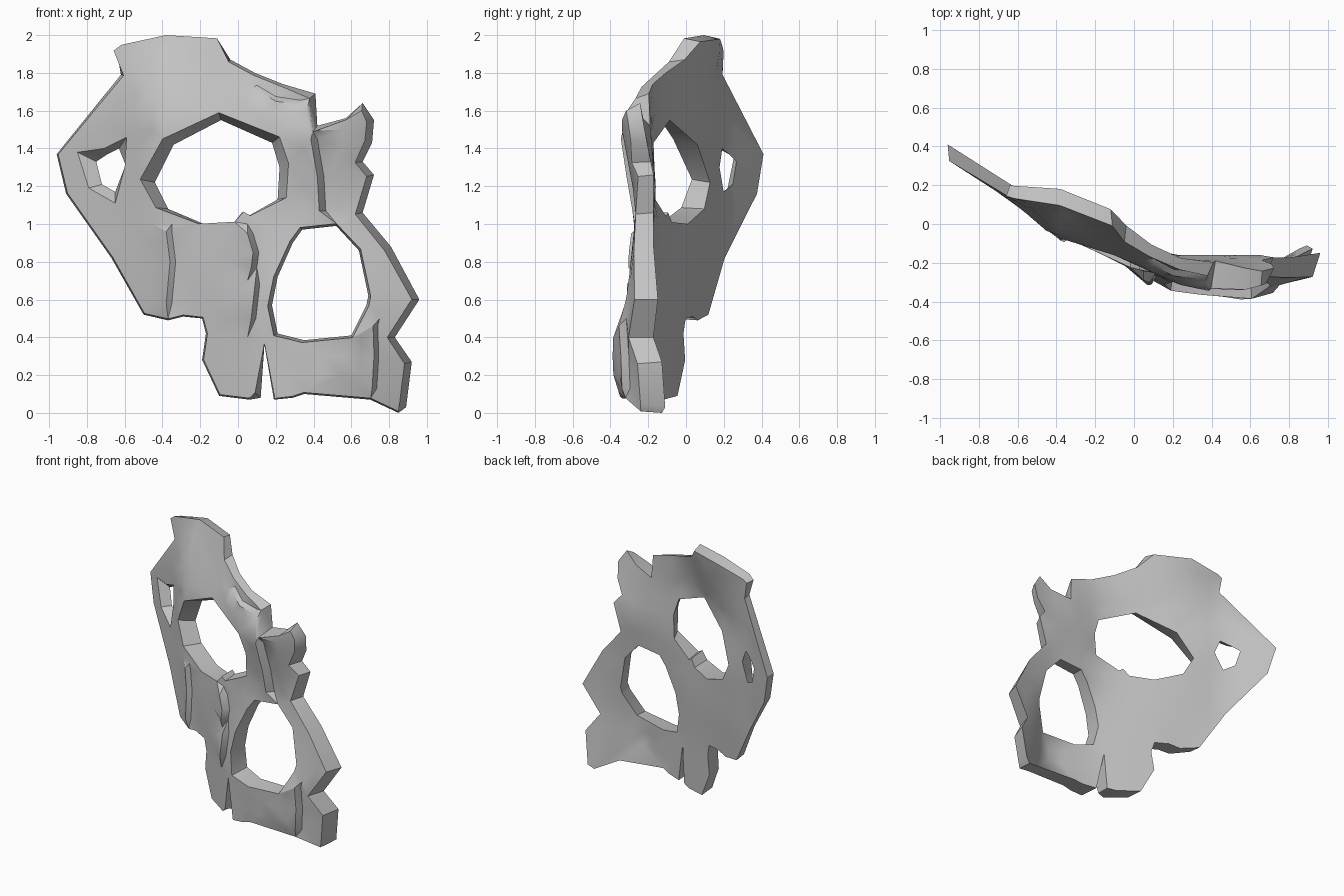
import bpy, bmesh
from mathutils import Vector
from mathutils.geometry import delaunay_2d_cdt

if "Cube" in bpy.data.objects:
    bpy.data.objects.remove(bpy.data.objects["Cube"])

# Depth of the bent slab, sampled over x (columns) and z (rows)
XS = [-0.96, -0.65, -0.4, -0.2, 0, 0.2, 0.45, 0.58, 0.75, 0.96]
FRONT_Z = [0, 0.45, 0.75, 1.1, 1.3, 1.5, 2.0]
FRONT_Y = [
    [.33, .13, -.01, -.11, -.23, -.34, -.36, -.38, -.29, -.18],
    [.33, .13, -.04, -.12, -.24, -.35, -.38, -.40, -.32, -.26],
    [.33, .13, -.05, -.14, -.24, -.30, -.30, -.30, -.29, -.27],
    [.33, .13, -.05, -.14, -.23, -.26, -.26, -.265, -.25, -.25],
    [.33, .13, -.06, -.15, -.24, -.28, -.31, -.30, -.22, -.22],
    [.33, .13, -.07, -.15, -.24, -.31, -.34, -.34, -.28, -.25],
    [.33, .14, .10, .05, -.07, -.13, -.14, -.33, -.33, -.33]]
BACK_Z = [0, 0.45, 0.8, 1.2, 1.5, 2.0]
BACK_Y = [
    [.41, .18, .07, .00, -.09, -.19, -.26, -.29, -.18, -.07],
    [.41, .18, .07, .00, -.09, -.19, -.26, -.29, -.20, -.14],
    [.41, .19, .10, .02, -.08, -.17, -.19, -.21, -.18, -.16],
    [.41, .20, .115, .02, -.09, -.16, -.16, -.16, -.16, -.16],
    [.41, .20, .09, -.04, -.155, -.18, -.19, -.22, -.22, -.22],
    [.41, .20, .19, .14, .01, -.16, -.22, -.30, -.30, -.30]]

# Outline and openings on the back face
OUTLINE = [(-.96, 1.37), (-.62, 1.79), (-.64, 1.91), (-.61, 1.93), (-.38, 1.98), (-.12, 1.965),
           (-.04, 1.87), (.09, 1.80), (.24, 1.74), (.41, 1.69), (.42, 1.52), (.57, 1.56),
           (.66, 1.64), (.72, 1.55), (.71, 1.43), (.66, 1.33), (.72, 1.26), (.66, 1.06),
           (.81, .88), (.96, .60), (.83, .40), (.92, .27), (.89, .03), (.85, 0), (.70, .07),
           (.35, .10), (.29, .08), (.19, .07), (.14, .36), (.12, .08), (.06, .07), (-.10, .09),
           (-.19, .28), (-.17, .42), (-.19, .50), (-.29, .51), (-.37, .49), (-.50, .52),
           (-.67, .82), (-.91, 1.16)]
UPPER_HOLE = [(-.09, 1.55), (.18, 1.43), (.22, 1.30), (.21, 1.13), (.05, 1.04), (.02, 1.06),
              (-.02, 1.01), (-.18, 1.0), (-.37, 1.08), (-.44, 1.22), (-.34, 1.42)]
LOWER_HOLE = [(.34, .97), (.52, .99), (.64, .86), (.69, .62), (.68, .57), (.60, .41),
              (.35, .385), (.21, .42), (.18, .57), (.21, .72), (.29, .90)]
SMALL_HOLE = [(-.63, 1.40), (-.59, 1.30), (-.65, 1.17), (-.72, 1.21), (-.75, 1.33), (-.69, 1.37)]
SMALL_FRONT = [(-.59, 1.46), (-.60, 1.30), (-.65, 1.11), (-.79, 1.19), (-.85, 1.38), (-.71, 1.40)]

# Rock ridges: path, sideways step to the foot, rise of the lip, drop of the foot
RIDGES = [([(-.40, 1.90), (-.43, 1.70), (-.45, 1.55)], (.05, 0), .02, .0),
          ([(-.38, .96), (-.36, .80), (-.38, .58)], (.03, 0), .025, .01),
          ([(.365, 1.60), (.385, 1.45), (.42, 1.25), (.43, 1.07)], (.035, 0), .02, .03),
          ([(.09, .68), (.07, .50)], (.025, 0), .04, .01),
          ([(.05, .95), (.08, .85), (.07, .77)], (.03, 0), .045, .01),
          ([(.715, .46), (.72, .30), (.71, .13)], (.025, 0), .02, .01),
          ([(.10, 1.71), (.20, 1.65), (.33, 1.63)], (0, .025), .01, .015)]


def locate(vals, v):
    v = min(max(v, vals[0]), vals[-1])
    i = max(k for k in range(len(vals) - 1) if vals[k] <= v)
    return i, (v - vals[i]) / (vals[i + 1] - vals[i])


def sample(zs, table, x, z):
    i, a = locate(XS, x)
    j, b = locate(zs, z)
    low, high = (r[i] * (1 - a) + r[i + 1] * a for r in (table[j], table[j + 1]))
    return low * (1 - b) + high * b


def back_y(x, z):
    return sample(BACK_Z, BACK_Y, x, z)


def front_y(x, z):
    return min(sample(FRONT_Z, FRONT_Y, x, z), back_y(x, z) - 0.06)


def front_outline(loop):
    """Pull the front rim inwards where the outer wall slants."""
    out = []
    for i, p in enumerate(loop):
        p = Vector(p)
        d = (p - Vector(loop[i - 1])).normalized()
        d += (Vector(loop[(i + 1) % len(loop)]) - p).normalized()
        n = Vector((-d.y, d.x)).normalized()          # points out of a clockwise loop
        if p.y > 1.9:
            inset = -0.02
        elif p.y > 1.7:
            inset = 0.015
        else:
            inset = 0.04 if n.x + 0.5 * n.y > 0 else 0.008
        out.append(p - n * inset)
    return out


def front_hole(loop, centre, scale, shift):
    """Flare a hole towards the front."""
    return [Vector([c + (v - c) * s + t for v, c, s, t in zip(p, centre, scale, shift)])
            for p in loop]


def inside(p, loops):
    hit = False
    for loop in loops:
        for i, b in enumerate(loop):
            a = loop[i - 1]
            if (a[1] > p[1]) != (b[1] > p[1]):
                if p[0] < a[0] + (p[1] - a[1]) * (b[0] - a[0]) / (b[1] - a[1]):
                    hit = not hit
    return hit


def seg_dist(p, a, b):
    d = b - a
    t = min(max((p - a).dot(d) / max(d.length_squared, 1e-9), 0), 1)
    return (p - a - d * t).length


def add_face(bm, loops, depth, ridges):
    """Fill the outline minus its holes, following the depth field."""
    pts, edges, offs = [], [], []

    def path(line, off, closed):
        s = len(pts)
        pts.extend(Vector(p) for p in line)
        offs.extend([off] * len(line))
        edges.extend((s + i, s + i + 1) for i in range(len(line) - 1))
        if closed:
            edges.append((s + len(line) - 1, s))

    for loop in loops:
        path(loop, 0, True)
    for line, step, rise, drop in ridges:
        path(line, -rise, False)
        path([Vector(p) + Vector(step) for p in line], drop, False)
    # loose inner points let the skin bend
    for i in range(20):
        for j in range(21):
            p = Vector((-0.95 + i * 0.1, j * 0.1))
            if inside(p, loops) and all(seg_dist(p, pts[a], pts[b]) > 0.035 for a, b in edges):
                pts.append(p)
                offs.append(0)
    vs, _, fs, orig, _, _ = delaunay_2d_cdt(pts, edges, [], 0, 1e-5)
    verts = [bm.verts.new((v.x, depth(v.x, v.y) + (offs[o[0]] if o else 0), v.y))
             for v, o in zip(vs, orig)]
    for f in fs:
        if inside(sum((vs[k] for k in f), Vector((0, 0))) / len(f), loops):
            bm.faces.new([verts[k] for k in f])


back = [OUTLINE, UPPER_HOLE, LOWER_HOLE, SMALL_HOLE]
front = [front_outline(OUTLINE),
         front_hole(UPPER_HOLE, (-.11, 1.27), (1.19, 1.07), (-.015, .02)),
         front_hole(LOWER_HOLE, (.435, .69), (1.07, 1.04), (-.005, 0)),
         [Vector(p) for p in SMALL_FRONT]]

bm = bmesh.new()
add_face(bm, front, front_y, RIDGES)
add_face(bm, back, back_y, [])
# Walls around the rim and through the openings
for fl, bl in zip(front, back):
    fv = [bm.verts.new((p[0], front_y(*p), p[1])) for p in fl]
    bv = [bm.verts.new((p[0], back_y(*p), p[1])) for p in bl]
    for i in range(len(fl)):
        bm.faces.new((fv[i - 1], fv[i], bv[i], bv[i - 1]))
bmesh.ops.remove_doubles(bm, verts=bm.verts[:], dist=0.0005)
bmesh.ops.delete(bm, geom=[v for v in bm.verts if not v.link_faces], context='VERTS')
bmesh.ops.recalc_face_normals(bm, faces=bm.faces[:])

mesh = bpy.data.meshes.new("rock_wall")
bm.to_mesh(mesh)
bm.free()
rock = bpy.data.objects.new("rock_wall", mesh)
bpy.context.collection.objects.link(rock)
stone = bpy.data.materials.new("stone_grey")
stone.diffuse_color = (0.55, 0.55, 0.55, 1)
stone.use_nodes = True
stone.node_tree.nodes["Principled BSDF"].inputs["Base Color"].default_value = stone.diffuse_color
mesh.materials.append(stone)

bpy.context.view_layer.objects.active = rock
rock.select_set(True)
bpy.ops.object.shade_smooth_by_angle(angle=0.6)
